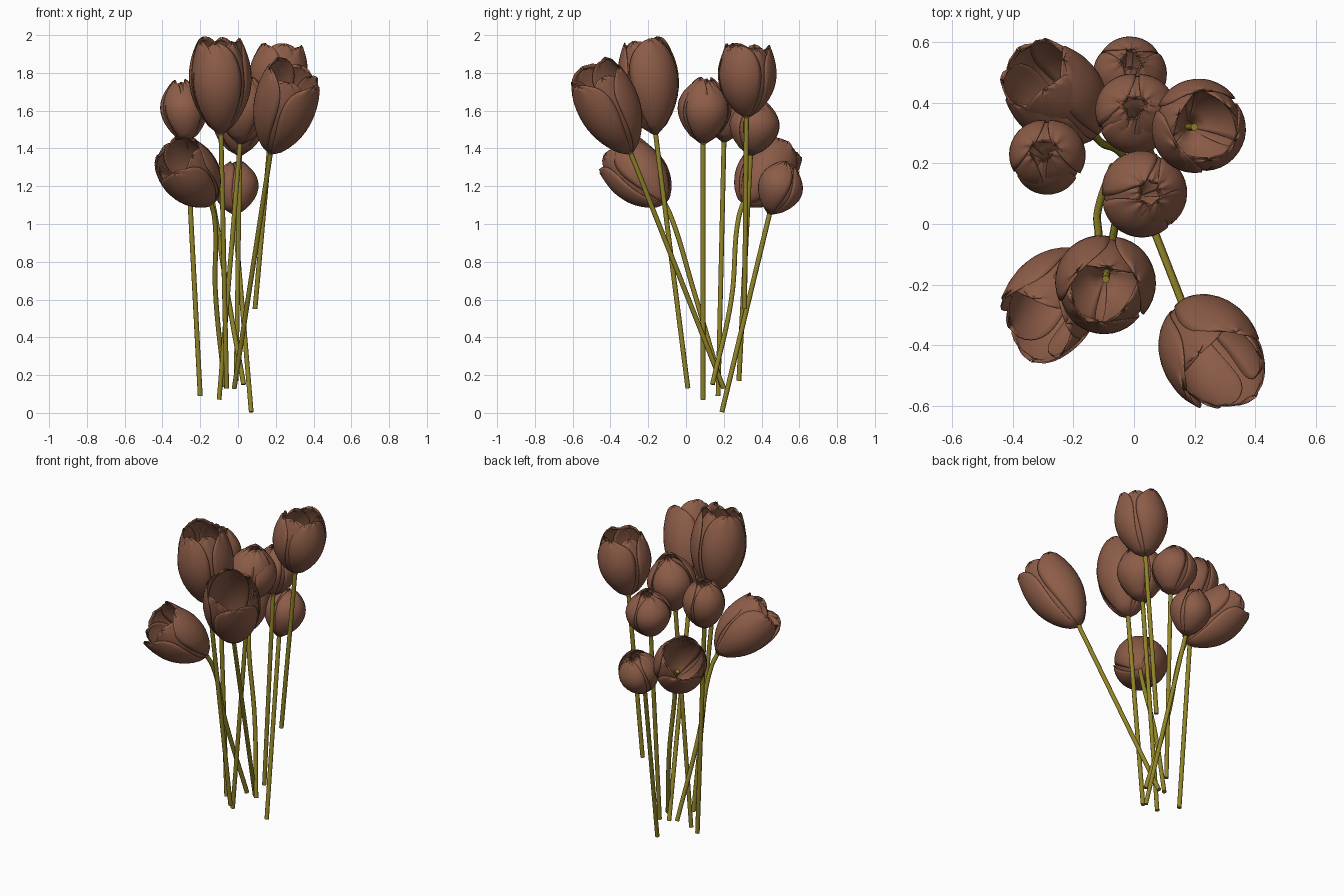
import bpy, math, random
from mathutils import Vector

random.seed(4)
if "Cube" in bpy.data.objects:
    bpy.data.objects.remove(bpy.data.objects["Cube"], do_unlink=True)


def material(name, rgb):
    m = bpy.data.materials.new(name)
    m.use_nodes = True
    m.diffuse_color = (*rgb, 1)
    bsdf = m.node_tree.nodes["Principled BSDF"]
    bsdf.inputs["Base Color"].default_value = (*rgb, 1)
    bsdf.inputs["Roughness"].default_value = 0.8
    return m


PETAL = material("dusty brown petal", (0.265, 0.108, 0.064))
STEM = material("olive green stem", (0.28, 0.23, 0.02))
ROWS, COLS = 16, 12


def petal(verts, faces, length, radius, closing, turn, half_width, lift, lean):
    """Append one cupped petal; the more closed it is, the more its tip domes over."""
    start = len(verts)
    dome = max(0.0, closing - 0.7) * 2.2
    for i in range(ROWS + 1):
        v = 1 - (1 - i / ROWS) ** 1.4
        r = radius * math.sin(math.pi * closing * v ** 0.74) + 0.008
        spread = half_width * (0.75 + 0.25 * v) * math.sqrt(max(0.0, 1 - v ** 6)) + 0.04
        height = length * lift * v * (1 + dome * (1 - v))
        for j in range(COLS + 1):
            u = 2 * j / COLS - 1
            a = turn + u * spread
            rr = r * (1 - 0.05 * u * u) + lean * v * v
            notch = 0.01 * v ** 6 * math.cos(u * 9 + turn)
            verts.append((rr * math.cos(a), rr * math.sin(a), height + notch))
    step = COLS + 1
    for i in range(ROWS):
        for j in range(COLS):
            k = start + i * step + j
            faces.append((k, k + 1, k + step + 1, k + step))


def flower(name, base, axis, length, radius, closing, turn):
    """Three outer petals around three inner ones, tilted along the axis."""
    verts, faces = [], []
    for layer, size in enumerate((1.0, 0.9)):
        for n in range(3):
            angle = turn + (2 * n + layer) * math.pi / 3
            petal(verts, faces, length, radius * size, closing, angle,
                  math.radians(62), random.uniform(0.93, 1.0), random.uniform(-0.012, 0.012))
    mesh = bpy.data.meshes.new(name)
    mesh.from_pydata(verts, [], faces)
    mesh.materials.append(PETAL)
    mesh.shade_smooth()
    ob = bpy.data.objects.new(name, mesh)
    bpy.context.collection.objects.link(ob)
    ob.location = base
    ob.rotation_mode = 'QUATERNION'
    ob.rotation_quaternion = Vector(axis).to_track_quat('Z', 'Y')
    solid = ob.modifiers.new("thickness", 'SOLIDIFY')
    solid.thickness = 0.004


def tube(name, points, radius):
    """Round capped tube through the points."""
    curve = bpy.data.curves.new(name, 'CURVE')
    curve.dimensions = '3D'
    curve.bevel_depth = radius
    curve.bevel_resolution = 3
    curve.resolution_u = 8
    curve.use_fill_caps = True
    spline = curve.splines.new('BEZIER')
    spline.bezier_points.add(len(points) - 1)
    for bp, p in zip(spline.bezier_points, points):
        bp.co = p
        bp.handle_left_type = bp.handle_right_type = 'AUTO'
    curve.materials.append(STEM)
    ob = bpy.data.objects.new(name, curve)
    bpy.context.collection.objects.link(ob)


# name, base, axis, length, radius, closing, turn, stem points below the base
TULIPS = [
    ("back_left", (-.13, .30, 1.11), (-.18, .18, .23), .41, .153, .68, .4,
     [(-.12, .28, 1.04), (-.05, .24, .6), (.03, .14, .15)]),
    ("left", (-.27, .20, 1.43), (-.03, .04, .33), .335, .118, .93, .9,
     [(-.20, .17, .09)]),
    ("centre", (.01, .09, 1.42), (.04, .02, .35), .355, .138, .93, .2,
     [(-.10, .09, .07)]),
    ("back_low", (-.02, .44, 1.05), (.01, .10, .25), .29, .115, .93, .6,
     [(.07, .19, .005)]),
    ("back", (.01, .34, 1.36), (-.01, .05, .30), .31, .128, .93, 1.3,
     [(-.01, .28, .17)]),
    ("right", (.18, .32, 1.56), (.06, 0, .40), .40, .15, .74, .1,
     [(.09, .31, .55)]),
    ("front_left", (-.14, -.11, 1.11), (-.175, -.21, .23), .40, .15, .67, 1.0,
     [(-.125, -.08, 1.04), (-.12, .04, .65), (-.07, .19, .14)]),
    ("tall_front", (-.09, -.16, 1.47), (-.01, -.07, .52), .525, .158, .78, .5,
     [(-.06, .01, .13)]),
    ("front_right", (.17, -.29, 1.37), (.13, -.20, .42), .51, .165, .65, .8,
     [(-.02, .20, .13)]),
]

for name, base, axis, length, radius, closing, turn, path in TULIPS:
    flower(name + "_tulip", base, axis, length, radius, closing, turn)
    direction = Vector(axis).normalized()
    tip = Vector(base) + direction * 0.01
    tube(name + "_stem", [tip] + path, 0.013)
    # only the open cups show a pistil
    if closing < 0.8:
        tube(name + "_pistil", [tip, tip + direction * length * 0.3], 0.012)
